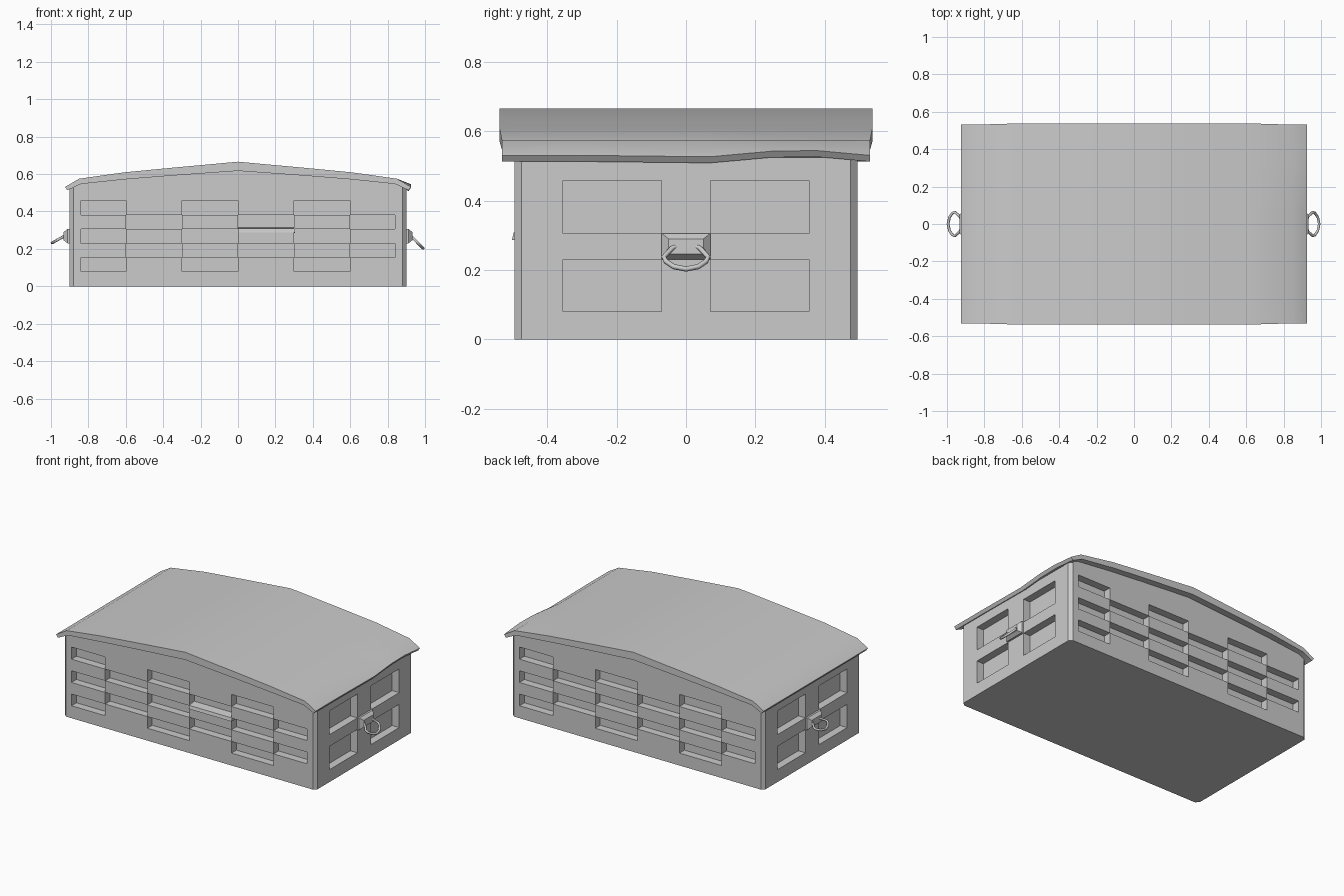
import bpy, bmesh
from math import pi
from mathutils import Matrix

if "Cube" in bpy.data.objects:
    bpy.data.objects.remove(bpy.data.objects["Cube"])


def finish(bm, name, smooth=False):
    bmesh.ops.remove_doubles(bm, verts=bm.verts, dist=0.0005)
    bmesh.ops.recalc_face_normals(bm, faces=bm.faces)
    me = bpy.data.meshes.new(name)
    bm.to_mesh(me)
    bm.free()
    ob = bpy.data.objects.new(name, me)
    bpy.context.collection.objects.link(ob)
    if smooth:
        bpy.context.view_layer.objects.active = ob
        ob.select_set(True)
        bpy.ops.object.shade_smooth_by_angle(angle=0.5)
        ob.select_set(False)
    return ob


def wall(name, angle, dist, us, vs, recessed, depth=0.05, crown=()):
    """Flat wall on a grid; chosen cells are pushed inwards."""
    bm = bmesh.new()
    rot = Matrix.Rotation(angle, 4, 'Z')

    def face(pts):
        bm.faces.new([bm.verts.new(rot @ Matrix.Translation((u, d - dist, v)).translation)
                      for u, v, d in pts])

    for i in range(len(us) - 1):
        for j in range(len(vs) - 1):
            rim = [(us[i], vs[j]), (us[i + 1], vs[j]), (us[i + 1], vs[j + 1]), (us[i], vs[j + 1])]
            d = depth if recessed(i, j) else 0
            face([(u, v, d) for u, v in rim])
            if d:
                for k in range(4):
                    a, b = rim[k], rim[(k + 1) % 4]
                    face([(*a, 0), (*b, 0), (*b, d), (*a, d)])
    if crown:
        face([(u, v, 0) for u, v in crown])
    me = bpy.data.meshes.new(name)
    # normals follow the winding, facing outwards
    bm.to_mesh(me)
    bm.free()
    bpy.context.collection.objects.link(bpy.data.objects.new(name, me))


def loft(sections, name, smooth=False):
    """Closed rings joined into a capped solid."""
    bm = bmesh.new()
    rings = [[bm.verts.new(p) for p in s] for s in sections]
    n = len(rings[0])
    for a, b in zip(rings, rings[1:]):
        for k in range(n):
            bm.faces.new((a[k], a[(k + 1) % n], b[(k + 1) % n], b[k]))
    bm.faces.new(rings[0])
    bm.faces.new(rings[-1])
    return finish(bm, name, smooth)


# long walls: checkerboard of recessed cells under a low gable
long_u = [-.88, -.84, -.6, -.3, 0, .3, .6, .84, .88]
long_v = [0, .08, .155, .23, .305, .38, .458, .5]
half = [(.88, .53), (.84, .551), (.6, .576), (.35, .596)]
crown = [(-.88, .5), (.88, .5)] + half + [(0, .62)] + [(-u, v) for u, v in reversed(half)]
checker = lambda i, j: 1 <= i <= 6 and 1 <= j <= 5 and (i + j) % 2 == 0 
for name, ang in (("front_wall", 0), ("back_wall", pi)):
    wall(name, ang, .495, long_u, long_v, checker, crown=crown)

# end walls: four recessed panels each
end_u = [-.475, -.355, -.07, .07, .355, .475]
end_v = [0, .08, .23, .305, .458, .525]
for name, ang in (("right_wall", pi / 2), ("left_wall", -pi / 2)):
    wall(name, ang, .9, end_u, end_v, lambda i, j: i in (1, 3) and j in (1, 3))

# chamfered corners and floor
bm = bmesh.new()
outline = []
for sx, sy in ((1, -1), (1, 1), (-1, 1), (-1, -1)):
    a, b = (sx * .88, sy * .495), (sx * .9, sy * .475)
    outline += [a, b] if sx * sy < 0 else [b, a]
    pts = [a, b] if sx * sy < 0 else [b, a]
    lo = [bm.verts.new((*p, 0)) for p in pts]
    hi = [bm.verts.new((*p, .525)) for p in reversed(pts)]
    bm.faces.new(lo + hi)
bm.faces.new([bm.verts.new((*p, 0)) for p in reversed(outline)])
finish(bm, "corners_and_floor")

# lid: bowed shell with a slightly warped right edge
top = [(.925, .531), (.85, .575), (.61, .609), (.35, .634)]
under = [(.35, .592), (.6, .572), (.84, .547), (.912, .513)]
profile = ([(-x, z) for x, z in top] + [(0, .666)] + top[::-1]
           + under[::-1] + [(0, .617)] + [(-x, z) for x, z in under])
stations = [(-.538, 0), (-.3, 0), (.07, -.004), (.25, .012), (.38, .014), (.538, 0)]
loft([[(x, y * (.987 if abs(x) > .8 else 1), z + (w if x > .9 else 0)) for x, z in profile]
      for y, w in stations], "lid", True)

# sloped finger ledge on the front
ledge = [(-.445, .315), (-.497, .308), (-.502, .287), (-.445, .285)]
loft([[(x, y, z) for y, z in ledge] for x in (0, .305)], "front_ledge")


def handle(side, label, reach, drop):
    # bevelled mounting block
    loft([[(side * x, sy * hy, .268 + sz * hz) for sy, sz in ((-1, -1), (1, -1), (1, 1), (-1, 1))]
          for x, hy, hz in ((.895, .07, .038), (.912, .07, .038), (.932, .05, .022))],
         label + "_handle_mount")
    # hanging bail, open at the top
    shape = [(.02, 0), (.04, .12), (.064, .5), (.058, .68), (.035, .9)]
    path = [(-y, t) for y, t in shape] + [(0, 1)] + [(y, t) for y, t in reversed(shape)]
    cu = bpy.data.curves.new(label + "_handle", 'CURVE')
    cu.dimensions = '3D'
    cu.bevel_depth = .0075
    cu.bevel_resolution = 1
    cu.use_fill_caps = True
    sp = cu.splines.new('POLY')
    sp.points.add(len(path) - 1)
    for p, (y, t) in zip(sp.points, path):
        p.co = (side * (.922 + (reach - .922) * t), y, .272 + (drop - .272) * t, 1)
    bpy.context.collection.objects.link(bpy.data.objects.new(label + "_handle", cu))


handle(1, "right", .99, .203)
handle(-1, "left", .994, .232)
